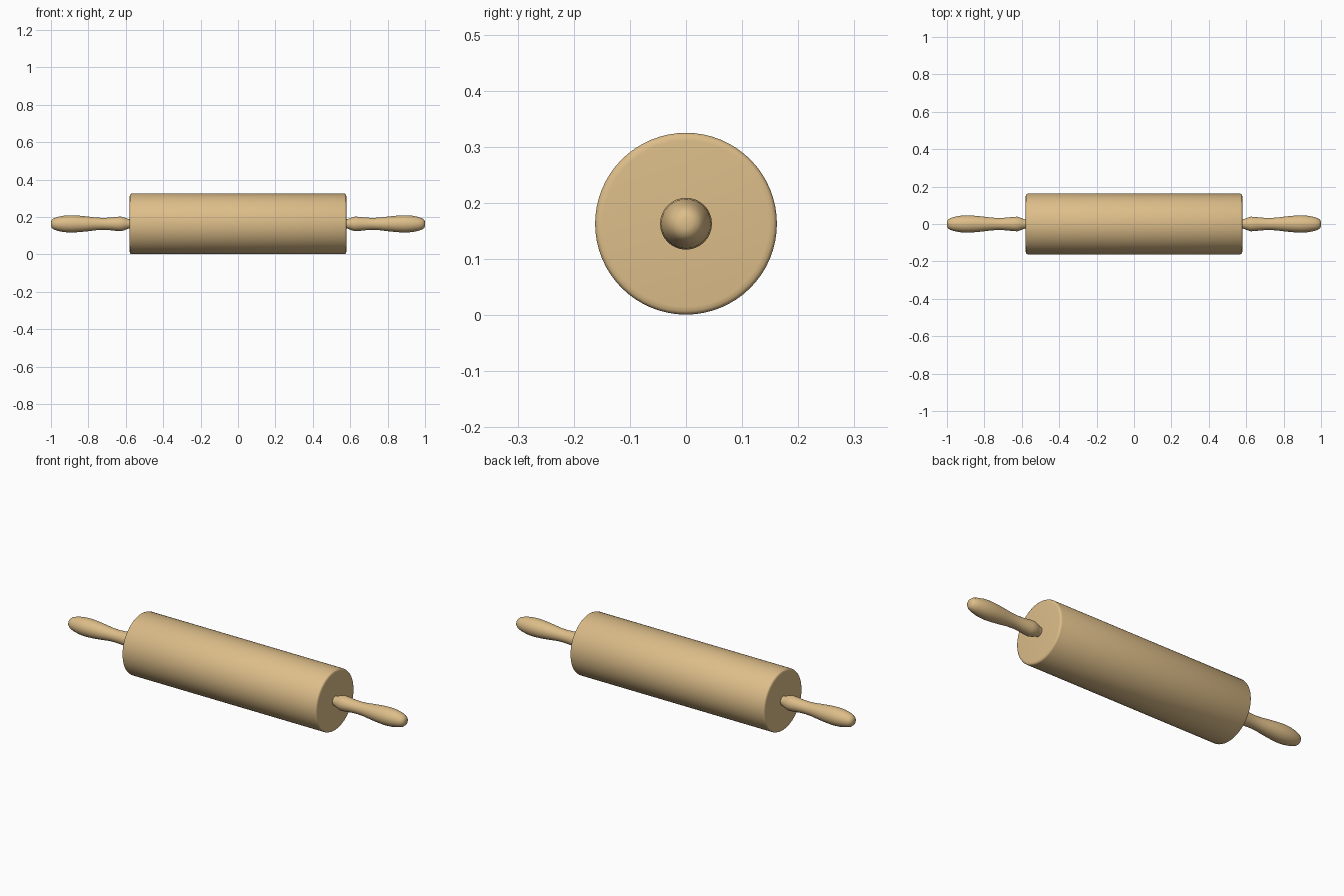
import bpy, bmesh, math

if "Cube" in bpy.data.objects:
    bpy.data.objects.remove(bpy.data.objects["Cube"])

CENTER_Z = 0.163

wood = bpy.data.materials.new("light wood")
wood.diffuse_color = (0.72, 0.51, 0.25, 1)
wood.use_nodes = True
wood.node_tree.nodes["Principled BSDF"].inputs["Base Color"].default_value = wood.diffuse_color


def lathe(name, profile, sides, angle):
    """Revolve (x, radius) points around the x axis, capping both ends."""
    bm = bmesh.new()
    rings = []
    for x, r in profile:
        rings.append([bm.verts.new((x, r * math.cos(2 * math.pi * i / sides),
                                    r * math.sin(2 * math.pi * i / sides)))
                      for i in range(sides)])
    for a, b in zip(rings, rings[1:]):
        for i in range(sides):
            j = (i + 1) % sides
            bm.faces.new((a[i], a[j], b[j], b[i]))
    bm.faces.new(rings[0])
    bm.faces.new(rings[-1])
    bmesh.ops.recalc_face_normals(bm, faces=bm.faces)
    mesh = bpy.data.meshes.new(name)
    bm.to_mesh(mesh)
    bm.free()
    mesh.materials.append(wood)
    obj = bpy.data.objects.new(name, mesh)
    bpy.context.collection.objects.link(obj)
    obj.location.z = CENTER_Z
    bpy.ops.object.select_all(action='DESELECT')
    obj.select_set(True)
    bpy.context.view_layer.objects.active = obj
    bpy.ops.object.shade_smooth_by_angle(angle=math.radians(angle))
    return obj


# Roller with slightly rounded rims
half_rim = [(0.570, 0.162), (0.575, 0.160), (0.578, 0.156), (0.579, 0.148)]
lathe("roller", [(-x, r) for x, r in reversed(half_rim)] + half_rim, 64, 50)

# Turned handles: narrow neck, collar bulge, waist, full grip, blunt tip
handle = [(0.55, 0.024), (0.585, 0.025), (0.605, 0.033), (0.625, 0.039),
          (0.645, 0.038), (0.68, 0.034), (0.72, 0.032), (0.76, 0.034),
          (0.80, 0.039), (0.85, 0.044), (0.89, 0.0462), (0.93, 0.044),
          (0.965, 0.037), (0.985, 0.030), (0.996, 0.021), (1.0, 0.010)]
for name, side in (("right_handle", 1), ("left_handle", -1)):
    lathe(name, [(side * x, r) for x, r in handle], 32, 60)
